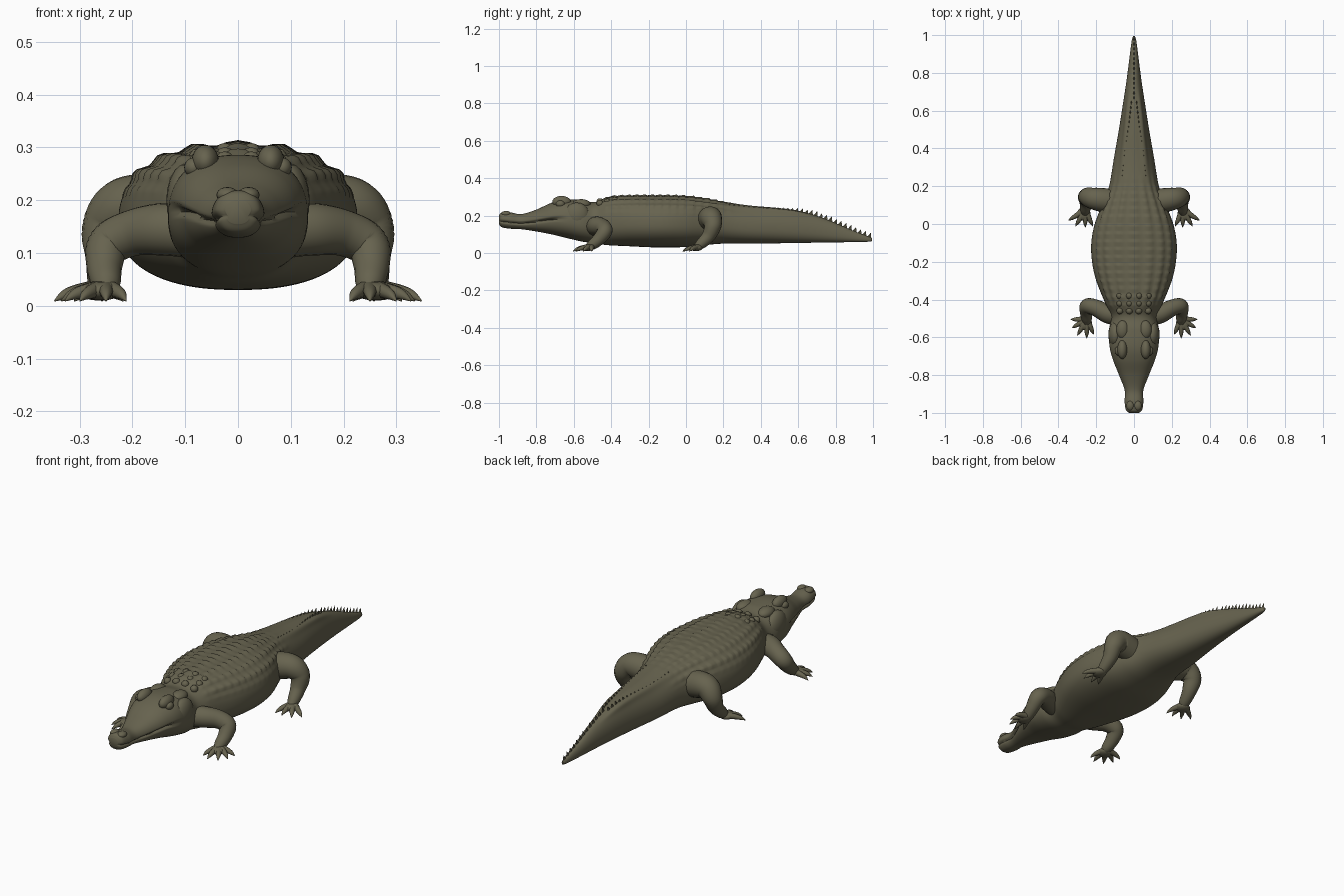
import bpy, bmesh, math
from mathutils import Vector

cube = bpy.data.objects.get("Cube")
if cube:
    bpy.data.objects.remove(cube)

hide = bpy.data.materials.new("olive hide")
hide.use_nodes = True
OLIVE = (0.135, 0.125, 0.078, 1)
hide.diffuse_color = OLIVE
bsdf = hide.node_tree.nodes["Principled BSDF"]
bsdf.inputs["Base Color"].default_value = OLIVE
bsdf.inputs["Roughness"].default_value = 0.8


def finish(bm, name, angle=50):
    bmesh.ops.recalc_face_normals(bm, faces=bm.faces)
    mesh = bpy.data.meshes.new(name)
    bm.to_mesh(mesh)
    bm.free()
    mesh.materials.append(hide)
    ob = bpy.data.objects.new(name, mesh)
    bpy.context.collection.objects.link(ob)
    bpy.ops.object.select_all(action="DESELECT")
    ob.select_set(True)
    bpy.context.view_layer.objects.active = ob
    bpy.ops.object.shade_smooth_by_angle(angle=math.radians(angle))
    return ob


def spline(rows, steps):
    """Catmull-Rom through rows of numbers."""
    out = []
    for i in range(len(rows) - 1):
        quad = (rows[max(i - 1, 0)], rows[i], rows[i + 1], rows[min(i + 2, len(rows) - 1)])
        for s in range(steps):
            t = s / steps
            out.append([b + t / 2 * (c - a + t * (2*a - 5*b + 4*c - d + t * (3*(b - c) + d - a)))
                        for a, b, c, d in zip(*quad)])
    return out + [list(rows[-1])]


def loft(bm, rings):
    loops = [[bm.verts.new(p) for p in ring] for ring in rings]
    n = len(loops[0])
    for a, b in zip(loops, loops[1:]):
        for i in range(n):
            j = (i + 1) % n
            bm.faces.new((a[i], a[j], b[j], b[i]))
    bm.faces.new(loops[0][::-1])
    bm.faces.new(loops[-1])


def tube(bm, points, steps=8, sides=20):
    """Limb through (x, y, z, radius) points."""
    path = spline(points, steps)
    rings = []
    for i, p in enumerate(path):
        a, b = path[max(i - 1, 0)], path[min(i + 1, len(path) - 1)]
        rot = (Vector(b[:3]) - Vector(a[:3])).to_track_quat("Z", "Y")
        rings.append([Vector(p[:3]) + rot @ Vector((math.cos(t), math.sin(t), 0)) * max(p[3], 0.001)
                      for t in (2 * math.pi * k / sides for k in range(sides))])
    loft(bm, rings)


def blob(bm, centre, size, sides=20):
    made = bmesh.ops.create_uvsphere(bm, u_segments=sides, v_segments=sides // 2, radius=1)["verts"]
    for v in made:
        v.co = Vector(centre) + Vector(c * s for c, s in zip(v.co, size))


def smoothstep(a, b, x):
    t = min(max((x - a) / (b - a), 0), 1)
    return t * t * (3 - 2 * t)


# Body stations: y, half width, underside, top
BODY = [
    (-1, .025, .155, .2), (-.985, .043, .138, .217), (-.94, .05, .13, .217),
    (-.88, .05, .127, .208), (-.8, .08, .115, .232), (-.72, .112, .1, .268),
    (-.65, .13, .083, .285), (-.56, .132, .062, .283), (-.49, .122, .052, .272),
    (-.42, .152, .042, .295), (-.3, .2, .036, .303), (-.2, .222, .031, .304),
    (-.1, .226, .03, .304), (0, .208, .032, .3), (.1, .17, .042, .287),
    (.2, .132, .05, .272), (.35, .106, .05, .253), (.5, .08, .052, .24),
    (.62, .061, .054, .222), (.75, .041, .056, .18), (.88, .024, .058, .125),
    (.97, .012, .06, .09), (.995, .004, .064, .08)]
SIDES = 96
stations = spline(BODY, 12)


def ring_at(y, w, low, top):
    tail = smoothstep(.1, .4, y)
    mid = low + (top - low) * (.46 - .06 * tail)
    back = smoothstep(-.47, -.38, y) * (1 - smoothstep(.12, .3, y))
    ring = []
    for k in range(SIDES):
        t = 2 * math.pi * k / SIDES
        c, s = math.cos(t), math.sin(t)
        power = .86 if s < 0 else .86 + .14 * tail
        x = w * math.copysign(abs(c) ** power, c)
        h = top - mid if s > 0 else mid - low
        z = mid + h * math.copysign(abs(s) ** power, s)
        # rows of armour on the back
        scute = math.cos(10 * t) ** 2 * (.3 + .7 * ((y / .042) % 1))
        bump = .011 * back * smoothstep(.25, .5, s) * scute
        # mouth line and narrower lower jaw
        jaw = 1 - smoothstep(-.72, -.62, y)
        line = .172 - .012 * math.sin((y + 1) * 14)
        x *= 1 - jaw * (.16 * math.exp(-((z - line) / .006) ** 2) + (.08 if z < line else 0))
        # paired keels along the tail
        keel = .014 * tail * math.exp(-((abs(c) - .5) / .16) ** 2) * (s > 0) * (1 - smoothstep(.55, .75, y))
        ring.append((x + c * bump + c * keel, y, z + s * bump + keel * .5))
    return ring


bm = bmesh.new()
loft(bm, [ring_at(*st) for st in stations])
finish(bm, "body", 60)

# Brow ridges, eyes, nostrils and jaw muscles
bm = bmesh.new()
for side in (-1, 1):
    blob(bm, (side * .062, -.665, .274), (.026, .05, .031))
    blob(bm, (side * .084, -.672, .262), (.018, .024, .019))
    blob(bm, (side * .02, -.962, .21), (.021, .026, .015))
    blob(bm, (side * .098, -.585, .2), (.038, .07, .07))
    blob(bm, (side * .06, -.56, .262), (.034, .05, .026))
finish(bm, "head_ridges")

# Raised nape plates
bm = bmesh.new()
for y in (-.46, -.42, -.38):
    for x in (-.075, -.025, .025, .075):
        blob(bm, (x, y, .288 - abs(x) * .2 + (y + .42) * .2), (.019, .019, .018), 10)
finish(bm, "nape_plates")


def height_at(y):
    return min(stations, key=lambda st: abs(st[0] - y))


# Tail crest: two converging rows that become one
bm = bmesh.new()


def tooth(x, y, z, length, height):
    base = [bm.verts.new((x + dx, y + dy, z - .012))
            for dx, dy in ((0, -length), (.006, 0), (0, length), (-.006, 0))]
    tip = bm.verts.new((x, y + length * .8, z + height))
    bm.faces.new(base)
    for i in range(4):
        bm.faces.new((base[i], base[(i + 1) % 4], tip))


y = .22
while y < .99:
    _, w, low, top = height_at(y)
    grow = smoothstep(.3, .75, y)
    if y < .66:
        for side in (-1, 1):
            tooth(side * w * .5 * (1 - .6 * grow), y, top - .012 * (1 - grow), .018, .006 + .012 * grow)
    else:
        tooth(0, y, top, .017, .02)
    y += .026
finish(bm, "tail_crest", 20)

# Limb paths: x, y, z, radius
FRONT = [(.08, -.49, .14, .05), (.14, -.475, .145, .05), (.2, -.445, .138, .044),
         (.245, -.435, .115, .041), (.253, -.465, .075, .034),
         (.25, -.505, .042, .027), (.25, -.535, .028, .014)]
HIND = [(.08, .12, .16, .06), (.15, .125, .182, .064), (.215, .135, .185, .058),
        (.25, .143, .145, .047), (.253, .12, .09, .036),
        (.258, .075, .045, .027), (.262, .045, .026, .014)]
FRONT_TOES = [(.212, -.585), (.25, -.605), (.3, -.59), (.328, -.55), (.335, -.505)]
HIND_TOES = [(.218, -.012), (.258, -.018), (.31, -.012), (.348, .018)]


def make_limb(name, path, toes, side):
    bm = bmesh.new()
    tube(bm, path)
    ax, ay, az, _ = path[-2]
    blob(bm, (ax + .008, ay - .022, .028), (.036, .036, .018))
    for x, y in toes:
        dx, dy = x - ax, y - ay
        tube(bm, [(ax + dx * .2, ay + dy * .2, .032, .016), (ax + dx * .55, ay + dy * .55, .027, .013),
                  (ax + dx * .8, ay + dy * .8, .02, .009), (x, y, .009, .001)], 4, 10)
    for v in bm.verts:
        v.co.x *= side
        v.co.z = max(v.co.z, 0)
    finish(bm, name)


for side, label in ((1, "left"), (-1, "right")):
    make_limb(label + "_front_leg", FRONT, FRONT_TOES, side)
    make_limb(label + "_hind_leg", HIND, HIND_TOES, side)
